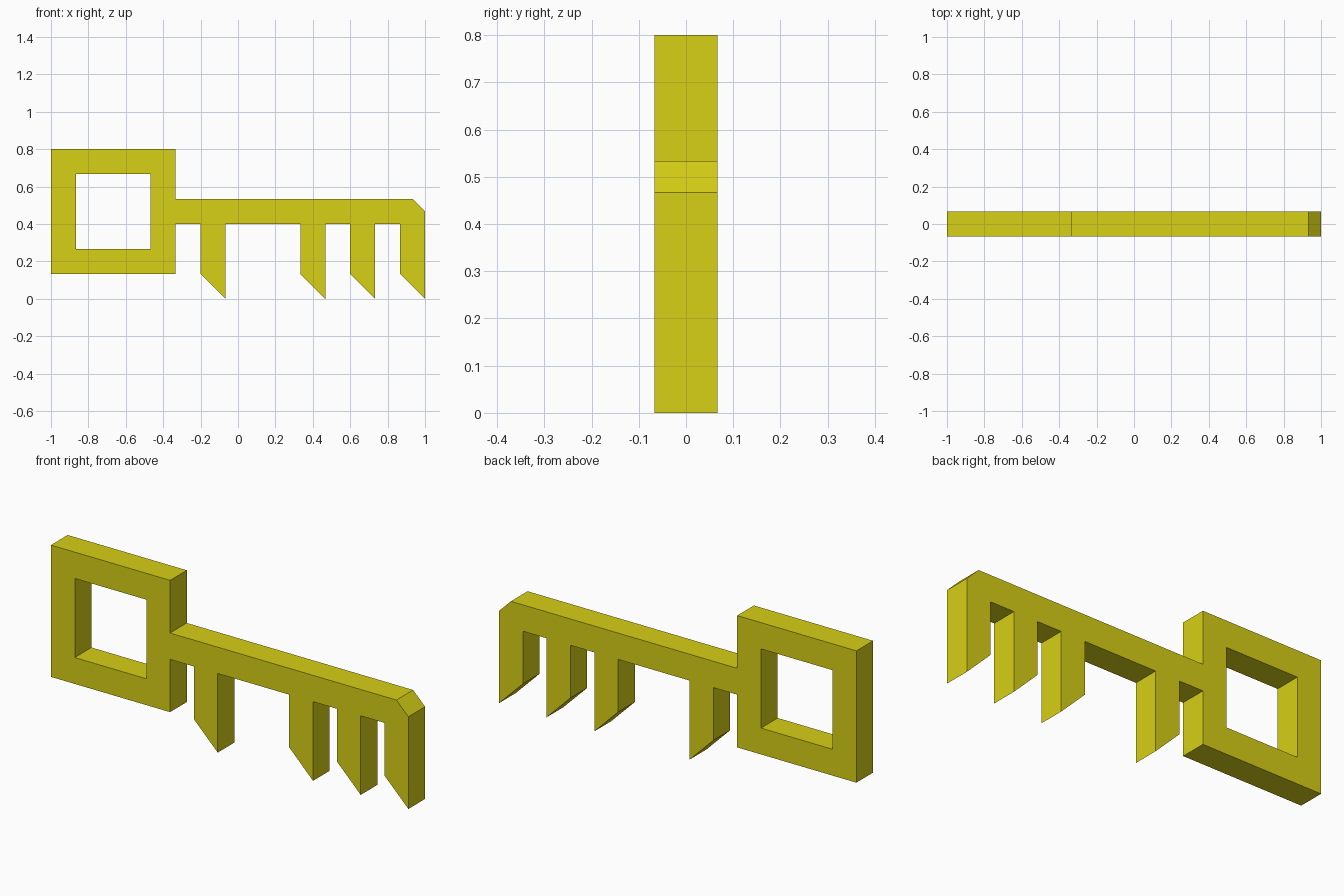
import bpy, bmesh, math
from mathutils import Matrix

if "Cube" in bpy.data.objects:
    bpy.data.objects.remove(bpy.data.objects["Cube"])

U = 2 / 15  # the whole key sits on a 15-unit grid

# Outline of bow, shaft and teeth, in grid units (x from the left end, z up)
outline = [(0, 1), (0, 6), (5, 6), (5, 4), (14.5, 4), (15, 3.5)]
for left in (14, 12, 10, 6):                     # slanted teeth, right to left
    if left < 14:
        outline.append((left + 1, 3))
    outline += [(left + 1, 0), (left, 1), (left, 3)]
outline += [(5, 3), (5, 1)]

# Square window in the bow
window = [(1, 2), (4, 2), (4, 5), (1, 5)]

# Filled, extruded profile
curve = bpy.data.curves.new("key_profile", 'CURVE')
curve.dimensions = '2D'
curve.fill_mode = 'BOTH'
curve.extrude = U / 2
for loop in (outline, window):
    spline = curve.splines.new('POLY')
    spline.points.add(len(loop) - 1)
    for point, (x, z) in zip(spline.points, loop):
        point.co = (x * U - 1, z * U, 0, 1)
    spline.use_cyclic_u = True
    spline.use_smooth = False
profile = bpy.data.objects.new("key_profile", curve)
bpy.context.collection.objects.link(profile)
bpy.context.view_layer.update()
mesh = bpy.data.meshes.new_from_object(
    profile.evaluated_get(bpy.context.evaluated_depsgraph_get()))
bpy.data.objects.remove(profile)

# Stand it upright, weld the caps and clean up the flat faces
bm = bmesh.new()
bm.from_mesh(mesh)
bm.transform(Matrix.Rotation(math.radians(90), 4, 'X'))
bmesh.ops.remove_doubles(bm, verts=bm.verts, dist=1e-4)
bmesh.ops.recalc_face_normals(bm, faces=bm.faces)
for face in bm.faces:
    face.smooth = False
bm.to_mesh(mesh)
bm.free()

key = bpy.data.objects.new("key", mesh)
bpy.context.collection.objects.link(key)

# Yellow material
yellow = bpy.data.materials.new("yellow")
yellow.diffuse_color = (0.68, 0.63, 0.008, 1)
yellow.use_nodes = True
yellow.node_tree.nodes["Principled BSDF"].inputs["Base Color"].default_value = yellow.diffuse_color
mesh.materials.clear()
mesh.materials.append(yellow)
